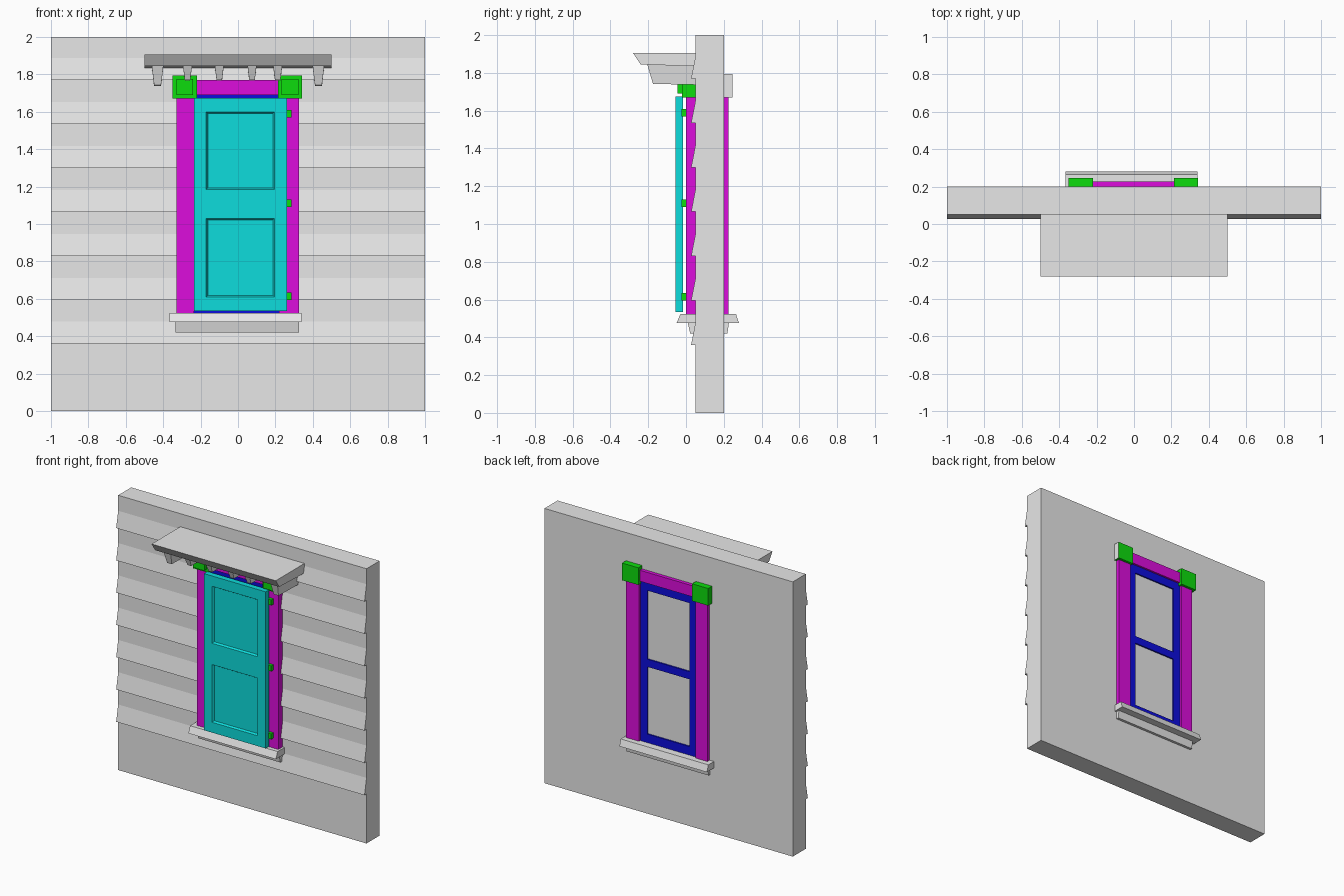
import bpy, bmesh
from mathutils import Vector

cube = bpy.data.objects.get("Cube")
if cube:
    bpy.data.objects.remove(cube, do_unlink=True)


def material(name, rgb):
    m = bpy.data.materials.new(name)
    m.use_nodes = True
    m.diffuse_color = (*rgb, 1)
    m.node_tree.nodes["Principled BSDF"].inputs["Base Color"].default_value = (*rgb, 1)
    return m


LO, HI = 0.004, 0.72
GREY = material("grey", (0.8, 0.8, 0.8))
MAGENTA = material("magenta", (HI, LO, HI))
CYAN = material("cyan", (LO, HI, HI))
GREEN = material("green", (LO, HI, LO))
BLUE = material("blue", (LO, LO, HI))


def finish(bm, name, *mats):
    bmesh.ops.recalc_face_normals(bm, faces=bm.faces)
    me = bpy.data.meshes.new(name)
    bm.to_mesh(me)
    bm.free()
    for m in mats:
        me.materials.append(m)
    ob = bpy.data.objects.new(name, me)
    bpy.context.collection.objects.link(ob)
    return ob


def prism(name, profile, x0, x1, mat):
    """Extrude a (y, z) outline along x."""
    bm = bmesh.new()
    face = bm.faces.new([bm.verts.new((x0, y, z)) for y, z in profile])
    ext = bmesh.ops.extrude_face_region(bm, geom=[face])["geom"]
    verts = [v for v in ext if isinstance(v, bmesh.types.BMVert)]
    bmesh.ops.translate(bm, verts=verts, vec=(x1 - x0, 0, 0))
    return finish(bm, name, mat)


def box(name, x, y, z, mat):
    return prism(name, [(y[0], z[0]), (y[1], z[0]), (y[1], z[1]), (y[0], z[1])], *x, mat)


def panelled(name, x, y, z, panel_x, panel_zs, bevel, depth, mats, sides):
    """Slab whose panels are sunk into the chosen faces (-1 front, 1 back)."""
    bm = bmesh.new()
    bmesh.ops.create_cube(bm, size=1)
    for v in bm.verts:
        v.co = Vector(r[0] if c < 0 else r[1] for c, r in zip(v.co, (x, y, z)))
    cuts = [((c, 0, 0), (1, 0, 0)) for c in panel_x]
    cuts += [((0, 0, c), (0, 0, 1)) for pair in panel_zs for c in pair]
    for co, no in cuts:
        geom = bm.verts[:] + bm.edges[:] + bm.faces[:]
        bmesh.ops.bisect_plane(bm, geom=geom, plane_co=co, plane_no=no)
    bm.normal_update()
    panels = []
    for f in bm.faces:
        c = f.calc_center_median()
        if any(f.normal.y * s > 0.9 for s in sides) and panel_x[0] < c.x < panel_x[1] \
                and any(a < c.z < b for a, b in panel_zs):
            panels.append(f)
    bmesh.ops.inset_individual(bm, faces=panels, thickness=bevel, depth=-depth)
    for f in panels:
        f.material_index = len(mats) - 1
    return finish(bm, name, *mats)


# Wall with overlapping boards on its front
FRONT, BACK = 0.05, 0.20
BOARD, FIRST = 0.235, 0.36
outline = [(BACK, 0), (FRONT, 0)]
for i in range(7):
    low = FIRST + i * BOARD
    outline += [(FRONT, low), (0.027, low), (FRONT, low + BOARD / 2)]
outline += [(FRONT, 2), (BACK, 2)]
prism("clapboard_wall", outline, -1, 1, GREY)

# Casing, corner blocks, sill and apron on both sides of the wall
for side, base, s, trim, block, sill, lip, apron in (
        ("front", FRONT, -1, 0.05, 0.07, 0.10, 0.08, 0.04),
        ("back", BACK, 1, 0.026, 0.045, 0.08, 0.065, 0.027)):
    def depth(d):
        return (base, base + s * d)

    box(side + "_casing_right", (-0.33, -0.235), depth(trim), (0.52, 1.67), MAGENTA)
    box(side + "_casing_left", (0.22, 0.325), depth(trim), (0.52, 1.67), MAGENTA)
    box(side + "_header", (-0.225, 0.22), depth(trim), (1.69, 1.77), MAGENTA)
    for label, x0 in (("right", -0.35), ("left", 0.213)):
        x1 = x0 + 0.13
        ob = box(f"{side}_corner_block_{label}", (x0, x1), depth(block), (1.67, 1.795), GREEN)
        if side == "front":
            box("corner_boss_" + label, (x0 + 0.02, x1 - 0.02), (-0.045, -0.02),
                (1.69, 1.775), GREEN)
        elif label == "left":
            # Outer end of this block is unpainted
            ob.data.materials.append(GREY)
            for f in ob.data.polygons:
                f.material_index = int(f.normal.x > 0.9)
    prism(side + "_sill", [(base, 0.475), (base + s * sill, 0.475),
                           (base + s * lip, 0.523), (base, 0.523)], -0.365, 0.34, GREY)
    prism(side + "_apron", [(base, 0.42), (base + s * apron * 0.7, 0.42),
                            (base + s * apron, 0.475), (base, 0.475)], -0.335, 0.325, GREY)

# Two-pane window frame, front and back
PANES = ((0.585, 1.075), (1.13, 1.63))
for side, y, s in (("front", (0.012, 0.06), -1), ("back", (0.19, 0.212), 1)):
    panelled(side + "_window", (-0.235, 0.22), y, (0.523, 1.69), (-0.177, 0.163),
             PANES, 0.0005, 0.01, (BLUE, GREY), (s,))

# Hinged shutter with two sunk panels
panelled("shutter", (-0.235, 0.262), (-0.056, -0.015), (0.535, 1.675), (-0.17, 0.195),
         ((0.61, 1.03), (1.185, 1.6)), 0.012, 0.014, (CYAN,), (-1, 1))
for i, z in enumerate((0.615, 1.11, 1.59)):
    box(f"hinge_{i + 1}", (0.255, 0.285), (-0.025, 0.005), (z - 0.02, z + 0.02), GREEN)

# Cornice shelf
prism("cornice", [(FRONT, 1.905), (-0.28, 1.905), (-0.24, 1.845), (FRONT, 1.835)],
      -0.5, 0.5, GREY)


# Tapered brackets under the cornice
def bracket(name, x, half, bottom):
    ob = prism(name, [(FRONT, 1.84), (-0.205, 1.845), (-0.175, bottom + 0.005),
                      (FRONT, bottom)], x - half, x + half, GREY)
    for v in ob.data.vertices:
        if v.co.z < 1.8:
            v.co.x = x + (v.co.x - x) * 0.6


for i, x in enumerate((-0.43, 0.43)):
    bracket(f"end_bracket_{i + 1}", x, 0.031, 1.737)
for i, x in enumerate((-0.27, -0.1, 0.075, 0.212)):
    bracket(f"small_bracket_{i + 1}", x, 0.024, 1.765)
